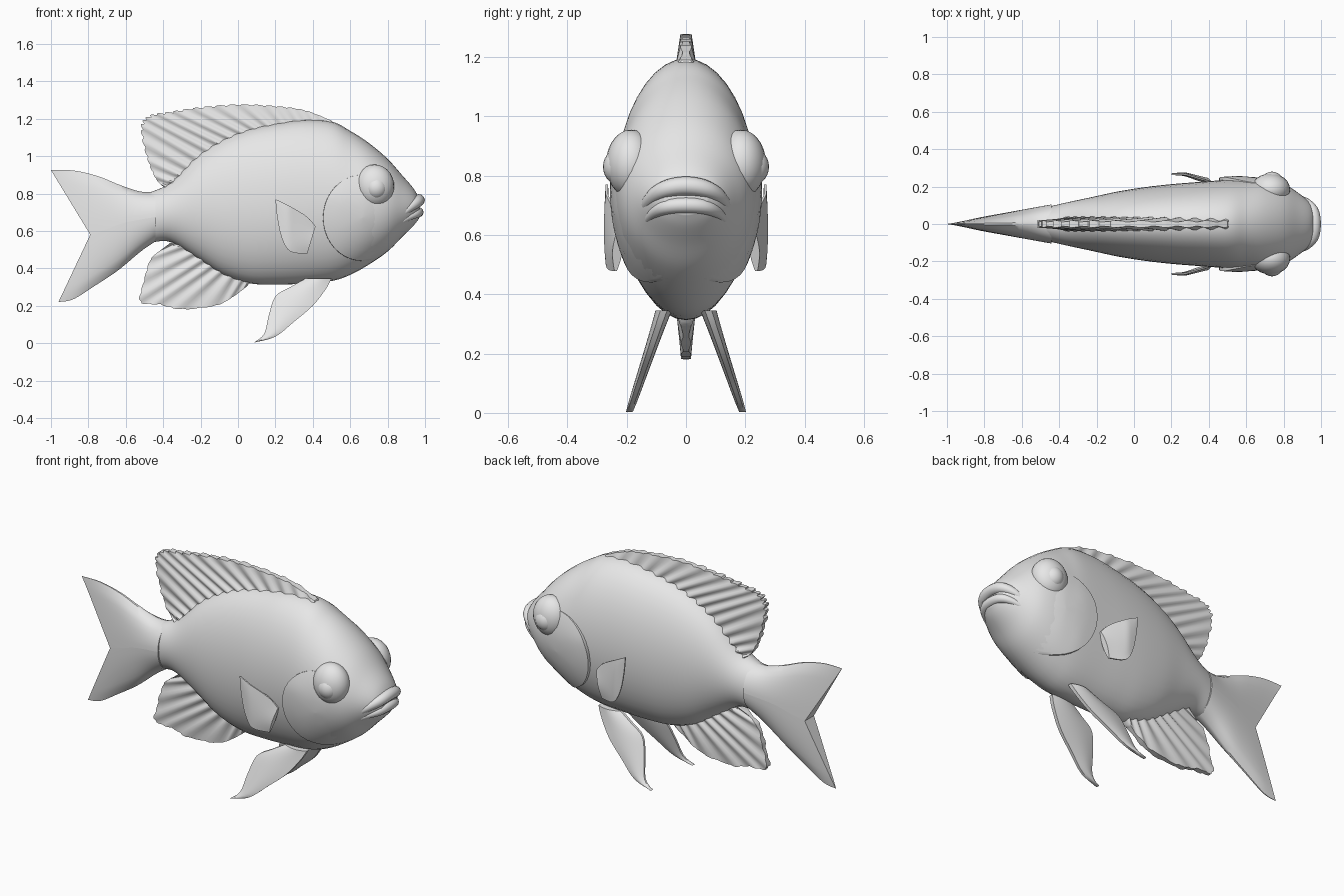
import bpy, bmesh, math
from mathutils import Vector

if "Cube" in bpy.data.objects:
    bpy.data.objects.remove(bpy.data.objects["Cube"])

mat = bpy.data.materials.new("pale grey")
mat.diffuse_color = (0.8, 0.8, 0.8, 1)
mat.use_nodes = True
mat.node_tree.nodes["Principled BSDF"].inputs["Base Color"].default_value = mat.diffuse_color


def spline(pts, n):
    """Catmull-Rom samples through points of any dimension."""
    out, last = [], len(pts) - 1
    for i in range(n + 1):
        s = i / n * last
        k = min(int(s), last - 1)
        t = s - k
        p0, p1, p2, p3 = (pts[min(max(k + d, 0), last)] for d in (-1, 0, 1, 2))
        out.append([0.5 * (2 * b + (c - a) * t + (2 * a - 5 * b + 4 * c - d) * t * t
                           + (3 * b - a - 3 * c + d) * t ** 3)
                    for a, b, c, d in zip(p0, p1, p2, p3)])
    return out


def finish(name, bm, angle=40):
    bmesh.ops.remove_doubles(bm, verts=bm.verts, dist=0.0005)
    bmesh.ops.recalc_face_normals(bm, faces=bm.faces)
    me = bpy.data.meshes.new(name)
    bm.to_mesh(me)
    bm.free()
    me.materials.append(mat)
    ob = bpy.data.objects.new(name, me)
    bpy.context.collection.objects.link(ob)
    bpy.ops.object.select_all(action='DESELECT')
    ob.select_set(True)
    bpy.context.view_layer.objects.active = ob
    bpy.ops.object.shade_smooth_by_angle(angle=math.radians(angle))
    return ob


def loft(name, rings, angle=40):
    """Skin closed rings of equal length and cap both ends."""
    bm = bmesh.new()
    rows = [[bm.verts.new(p) for p in r] for r in rings]
    n = len(rows[0])
    for a, b in zip(rows, rows[1:]):
        for j in range(n):
            k = (j + 1) % n
            bm.faces.new((a[j], a[k], b[k], b[j]))
    bm.faces.new(rows[0])
    bm.faces.new(rows[-1])
    return finish(name, bm, angle)


def fin(name, base, edge, thick, place=lambda x, y, z: (x, y, z), n=32, m=8, jag=0.0):
    """Thick web between a base curve and an outer edge; thick(u, t, x) is half width."""
    rings = []
    for i, (a, b) in enumerate(zip(spline(base, n), spline(edge, n))):
        a, b = Vector(a), Vector(b)
        if i % 3 == 0 and 0 < i < n:
            b = b + (a - b) * jag
        row = [(a.lerp(b, j / m), j / m) for j in range(m + 1)]
        front = [place(p.x, -thick(i / n, t, p.x), p.y) for p, t in row]
        back = [place(p.x, thick(i / n, t, p.x), p.y) for p, t in row]
        rings.append(front + back[::-1])
    return loft(name, rings)


# Body: x, top, bottom, half width
stations = spline([
    (-0.58, .77, .53, .065), (-0.46, .81, .54, .092), (-0.36, .86, .54, .115),
    (-0.22, 1.0, .455, .145), (-0.08, 1.09, .365, .175), (0.06, 1.145, .32, .197),
    (0.2, 1.175, .313, .213), (0.35, 1.195, .318, .225), (0.5, 1.185, .332, .236),
    (0.6, 1.135, .365, .24), (0.7, 1.07, .42, .24), (0.8, .985, .49, .215),
    (0.88, .895, .57, .165), (0.94, .825, .63, .115), (0.97, .77, .67, .07)], 70)


def half_width(x, z):
    a, b = next(((p, q) for p, q in zip(stations, stations[1:]) if q[0] >= x), stations[-2:])
    f = (x - a[0]) / (b[0] - a[0])
    _, top, bot, w = (p + (q - p) * f for p, q in zip(a, b))
    return w * math.sqrt(max(0, 1 - ((z - (top + bot) / 2) / ((top - bot) / 2)) ** 2))


loft("body", [[(x, w * math.cos(k * math.tau / 40),
                (t + b) / 2 + (t - b) / 2 * math.sin(k * math.tau / 40)) for k in range(40)]
              for x, t, b, w in stations], 60)


# Forked tail: two lobes sharing a midline
def tail_thick(u, t, x):
    return max(0.004, 0.004 + 0.18 * (x + 1)) * math.sqrt(max(0.01, 1 - t * t))


mid = [(-0.44, .675), (-0.6, .645), (-0.7, .61), (-0.79, .58)]
fin("tail_upper_lobe", mid,
    [(-0.44, .81), (-0.52, .81), (-0.63, .845), (-0.75, .893), (-0.88, .923), (-1.0, .925)],
    tail_thick, n=24)
fin("tail_lower_lobe", mid,
    [(-0.44, .545), (-0.52, .49), (-0.64, .39), (-0.76, .31), (-0.88, .235), (-0.96, .22)],
    tail_thick, n=24)


# Dorsal and anal fins with raised rays
def rays(count, thick):
    return lambda u, t, x: (thick * (1 - 0.55 * t)
                            * (1 + 0.28 * math.sin(u * math.tau * count)))


fin("dorsal_fin",
    [(0.52, 1.15), (0.3, 1.13), (0.1, 1.1), (-0.1, 1.02), (-0.28, .9), (-0.39, .81)],
    [(0.5, 1.19), (0.36, 1.245), (0.2, 1.268), (0, 1.277), (-0.2, 1.262), (-0.36, 1.238),
     (-0.48, 1.215), (-0.52, 1.15), (-0.49, 1.0), (-0.44, .88), (-0.385, .825)],
    rays(15, 0.034), n=90, jag=0.04)
fin("anal_fin",
    [(0.07, .34), (-0.06, .4), (-0.2, .49), (-0.34, .58)],
    [(0.05, .305), (-0.03, .245), (-0.12, .2), (-0.3, .18), (-0.42, .205), (-0.525, .22),
     (-0.505, .33), (-0.47, .445), (-0.41, .5), (-0.34, .55)],
    rays(9, 0.03), n=54, jag=0.02)

for side, s in (("left", 1), ("right", -1)):
    # Pelvic fins splay outward towards the tip
    fin(side + "_pelvic_fin",
        [(0.5, .345), (0.47, .29), (0.4, .2), (0.3, .115), (0.2, .035), (0.085, .003)],
        [(0.36, .345), (0.28, .3), (0.2, .25), (0.165, .15), (0.14, .05), (0.085, .003)],
        lambda u, t, x: 0.004 + 0.024 * math.sin(math.pi * (0.1 + 0.85 * t)) * (1 - 0.7 * u),
        lambda x, y, z: (x, s * (0.192 - 0.115 * z / 0.34 + y), z), n=20)

    # Pectoral fins lie back against the flank
    fin(side + "_pectoral_fin",
        [(0.415, .625), (0.37, .675), (0.29, .725), (0.2, .77)],
        [(0.37, .478), (0.28, .49), (0.235, .56), (0.21, .67), (0.2, .77)],
        lambda u, t, x: 0.004 + 0.013 * math.sin(math.pi * t) * (1 - u),
        lambda x, y, z: (x, s * (0.222 + 0.045 * min(1, (0.42 - x) / 0.15) + y), z), n=16)

    # Gill cover: raised plate following the cheek, stepped at its rear rim
    rings = []
    for r in (0.02, .3, .55, .75, .88, .96, 1.0, 1.01):
        ring = []
        for k in range(40):
            a = k * math.tau / 40
            x, z = 0.665 + 0.21 * r * math.cos(a), 0.67 + 0.23 * r * math.sin(a)
            lift = -0.012 + 0.03 * min(1, max(0, (0.84 - x) / 0.28))
            lift *= min(1, max(0, (0.93 - z) / 0.15))
            if r > 1:
                lift = -0.03
            ring.append((x, s * max(0, half_width(x, z) + lift), z))
        rings.append(ring)
    loft(side + "_gill_cover", rings, 35)

    # Eye socket bulge and eyeball
    for name, loc, size in (("eye_socket", (0.73, .185, .84), (.105, .085, .115)),
                            ("eye", (0.738, .217, .83), (.062, .063, .065))):
        bm = bmesh.new()
        bmesh.ops.create_uvsphere(bm, u_segments=24, v_segments=14, radius=1)
        for v in bm.verts:
            v.co = (loc[0] + v.co.x * size[0], s * (loc[1] + v.co.y * size[1]),
                    loc[2] + v.co.z * size[2])
        finish(f"{side}_{name}", bm, 60)

# Lips: tapered tubes curving round the snout
for name, pts, r in (
        ("upper_lip", [(.855, .14, .67), (.905, .125, .715), (.955, .075, .752), (.967, 0, .765)], .032),
        ("lower_lip", [(.85, .135, .635), (.9, .115, .668), (.952, .07, .693), (.965, 0, .7)], .027)):
    path = [Vector(p) for p in spline(pts + [(x, -y, z) for x, y, z in pts[-2::-1]], 30)]
    rings = []
    for i, p in enumerate(path):
        d = (path[min(i + 1, 30)] - path[max(i - 1, 0)]).normalized()
        out = d.cross(Vector((0, 0, 1))).normalized()
        up = out.cross(d)
        w = r * (0.35 + 0.65 * math.sin(math.pi * i / 30))
        rings.append([p + w * (out * math.cos(k * math.tau / 12) + up * math.sin(k * math.tau / 12))
                      for k in range(12)])
    loft(name, rings, 60)
